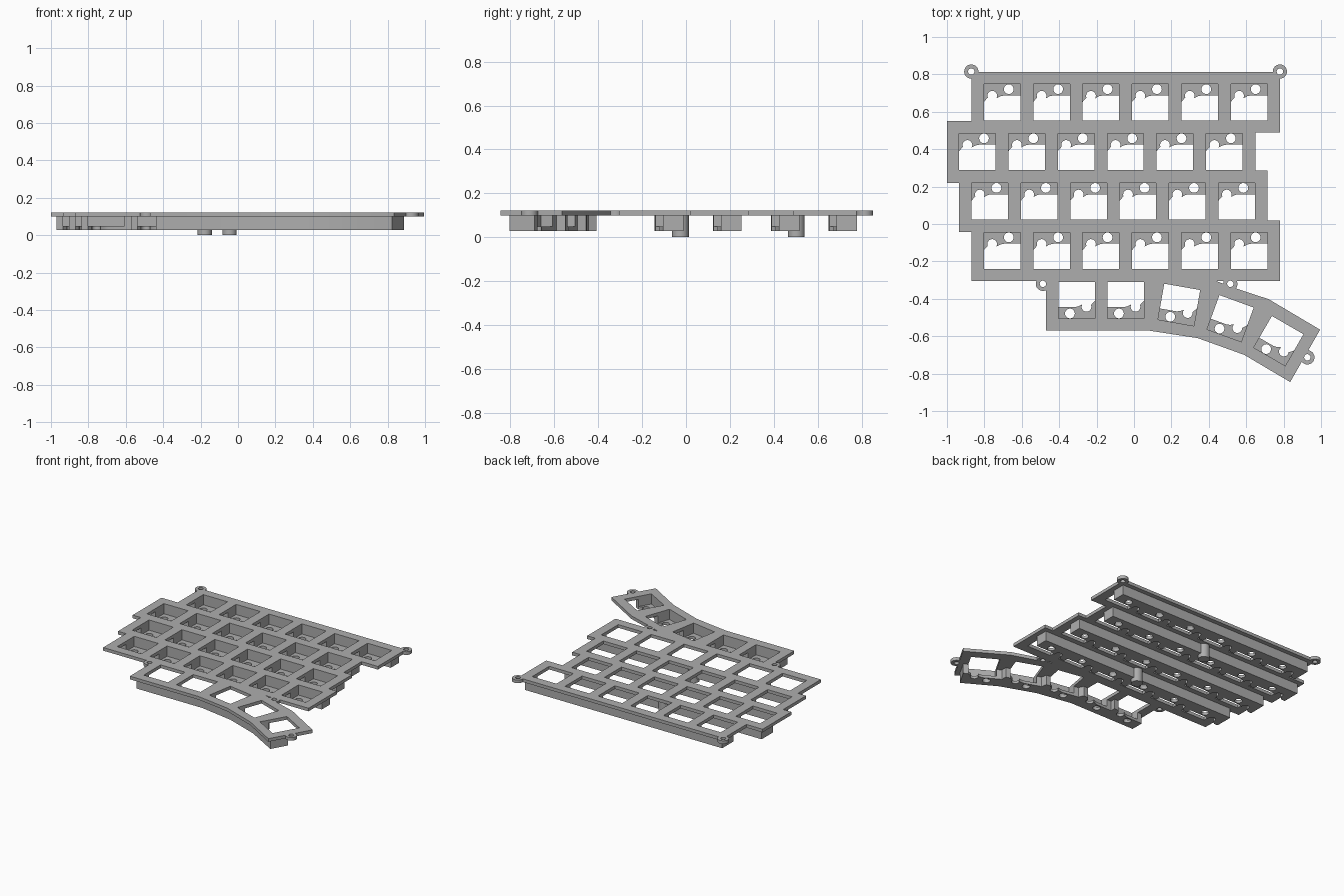
import bpy, bmesh, math
from mathutils import Vector, Matrix

if "Cube" in bpy.data.objects:
    bpy.data.objects.remove(bpy.data.objects["Cube"])

PITCH, HOLE = 0.264, 0.195
PLATE_TOP, PLATE_BOTTOM, RIB_BOTTOM, SHELF = 0.122, 0.099, 0.028, 0.048

grey = bpy.data.materials.new("grey plastic")
grey.diffuse_color = (0.42, 0.42, 0.42, 1)
grey.use_nodes = True
grey.node_tree.nodes["Principled BSDF"].inputs["Base Color"].default_value = grey.diffuse_color


def add_prism(bm, pts, z0, z1):
    """Extrude a flat outline between two heights."""
    face = bm.faces.new([bm.verts.new((p[0], p[1], z0)) for p in pts])
    ext = bmesh.ops.extrude_face_region(bm, geom=[face])
    for v in ext["geom"]:
        if isinstance(v, bmesh.types.BMVert):
            v.co.z = z1


def circle(x, y, r, n=32):
    return [(x + r * math.cos(math.tau * i / n), y + r * math.sin(math.tau * i / n)) for i in range(n)]


def make(name, outlines, z0, z1):
    bm = bmesh.new()
    for pts in outlines:
        add_prism(bm, pts, z0, z1)
    bmesh.ops.recalc_face_normals(bm, faces=bm.faces)
    mesh = bpy.data.meshes.new(name)
    bm.to_mesh(mesh)
    bm.free()
    mesh.materials.append(grey)
    obj = bpy.data.objects.new(name, mesh)
    bpy.context.collection.objects.link(obj)
    return obj


def boolean(obj, other, operation):
    """Apply a boolean and remove the helper."""
    mod = obj.modifiers.new(operation, "BOOLEAN")
    mod.object, mod.operation, mod.solver = other, operation, "EXACT"
    deps = bpy.context.evaluated_depsgraph_get()
    mesh = bpy.data.meshes.new_from_object(obj.evaluated_get(deps))
    obj.modifiers.clear()
    obj.data = mesh
    bpy.data.objects.remove(other)


def smooth(obj):
    bpy.ops.object.select_all(action="DESELECT")
    obj.select_set(True)
    bpy.context.view_layer.objects.active = obj
    bpy.ops.object.shade_smooth_by_angle(angle=math.radians(30))


def place(key, pts):
    """Move points from key space to plate space."""
    x, y, deg = key
    m = Matrix.Rotation(math.radians(deg), 2)
    return [m @ Vector(p) + Vector((x, y)) for p in pts]


# Key positions: four staggered rows and a fanned thumb row turned around
rows = [[(x + i * PITCH, y, 0) for i in range(6)]
        for x, y in ((-0.705, 0.65), (-0.8375, 0.387), (-0.771, 0.122), (-0.705, -0.1425))]
thumb = [(0.773, -0.625, 150), (0.515, -0.505, 160), (0.241, -0.432, 170),
         (-0.045, -0.4075, 180), (-0.307, -0.4075, 180)]
rows.append(thumb)
h = HOLE / 2
square = [(-h, -h), (h, -h), (h, h), (-h, h)]

# Plate with screw tabs and key openings
left = [(-0.87, 0.812), (-0.87, 0.55), (-1, 0.55), (-1, 0.22), (-0.935, 0.22), (-0.935, -0.042),
        (-0.87, -0.042), (-0.87, -0.305), (-0.47, -0.305), (-0.47, -0.57)]
thumb_edge = [(0.08, -0.57), (0.34, -0.61), (0.59, -0.7), (0.835, -0.845), (0.995, -0.565),
              (0.72, -0.402), (0.51, -0.333), (0.44, -0.305)]
right = [(0.78, -0.305), (0.78, 0.02), (0.715, 0.02), (0.715, 0.285), (0.65, 0.285),
         (0.65, 0.49), (0.78, 0.49), (0.78, 0.812)]
screws = [(-0.87, 0.815), (0.78, 0.815), (-0.487, -0.32), (0.515, -0.32), (0.927, -0.713)]
plate = make("key_plate", [left + thumb_edge + right], PLATE_BOTTOM, PLATE_TOP)
for x, y in screws:
    boolean(plate, make("tab", [circle(x, y, 0.038)], PLATE_BOTTOM, PLATE_TOP), "UNION")
cuts = [place(k, square) for row in rows for k in row] + [circle(x, y, 0.017) for x, y in screws]
boolean(plate, make("openings", cuts, 0.05, 0.2), "DIFFERENCE")
smooth(plate)

# Socket ribs under each row: stepped front edge, pockets and pin holes
p = PITCH / 2
front = [(-p, 0), (-h, 0.003), (-0.078, 0.025), (-0.03, 0.022), (-0.01, 0.033), (0.01, 0.037), (p, 0.037)]
for n, row in enumerate(rows):
    edge, back = [], []
    for k in row:
        edge += place(k, front)
        a, b = place(k, [(-p, 0.13), (p, 0.13)])
        if back:
            back[-1] = (back[-1] + a) / 2
        else:
            back.append(a)
        back.append(b)
    rib = make("thumb_rib" if row is thumb else f"row_rib_{n + 1}", [edge + back[::-1]],
               RIB_BOTTOM, PLATE_BOTTOM)
    boolean(rib, make("pockets", [place(k, square) for k in row], SHELF, 0.2), "DIFFERENCE")
    pins = [place(k, circle(x, y, 0.026, 24)) for k in row for x, y in ((0.0355, 0.071), (-0.053, 0.0355))]
    boolean(rib, make("pins", pins, 0, SHELF + 0.01), "DIFFERENCE")
    smooth(rib)

# Support posts
for n, (x, y) in enumerate(((-0.178, 0.503), (-0.045, -0.025))):
    smooth(make(f"support_post_{n + 1}", [circle(x, y, 0.038)], 0, PLATE_BOTTOM))
